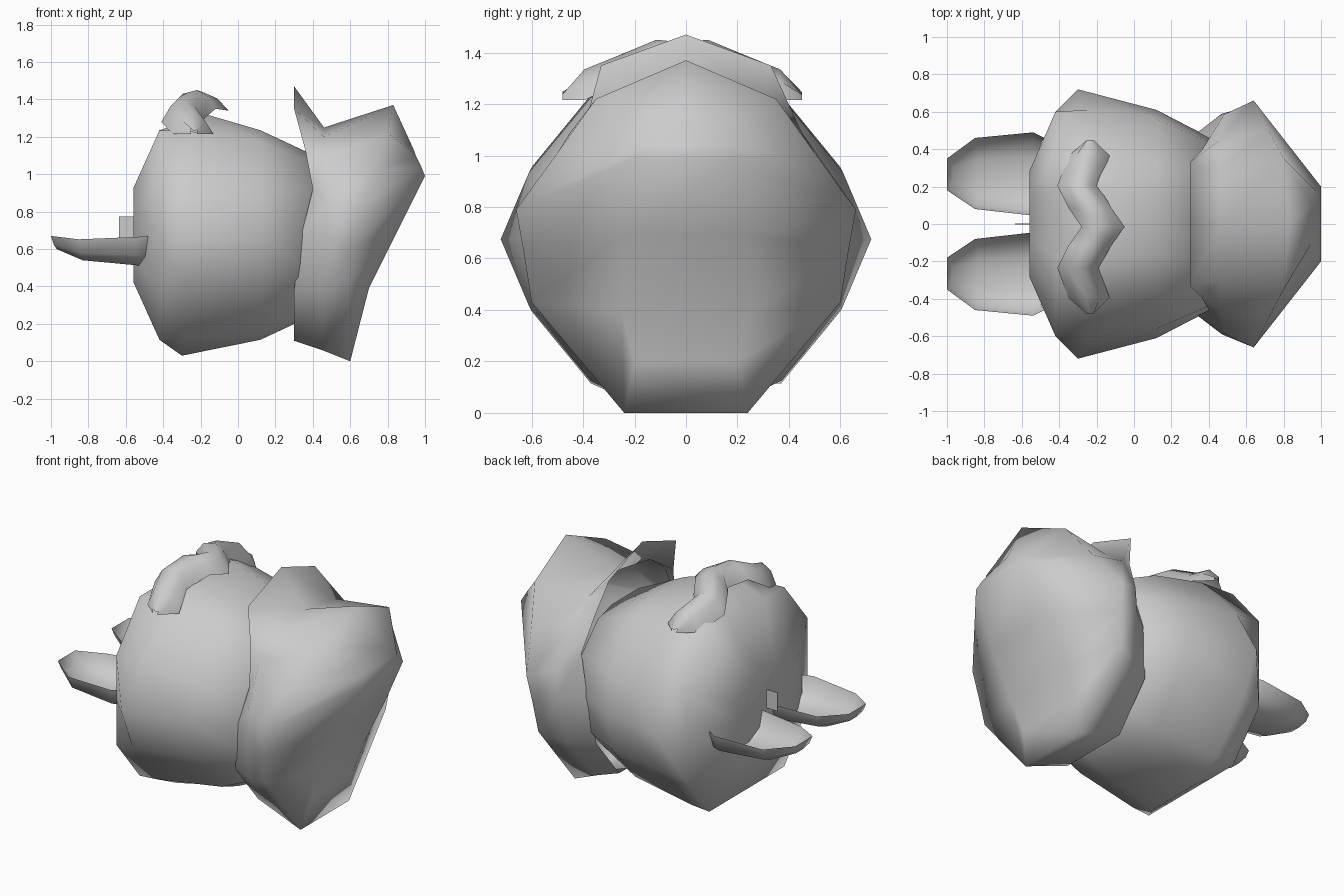
import bpy, bmesh, math

if "Cube" in bpy.data.objects:
    bpy.data.objects.remove(bpy.data.objects["Cube"])

grey = bpy.data.materials.new("plain_grey")
grey.diffuse_color = (0.6, 0.6, 0.6, 1)
grey.use_nodes = True
grey.node_tree.nodes["Principled BSDF"].inputs["Base Color"].default_value = grey.diffuse_color


def loft(name, rings, start=False, end=False, closed=True, angle=60, strip=False):
    """Skin a list of equal-length rings; optional end faces or a mirrored end strip."""
    bm = bmesh.new()
    loops = [[bm.verts.new(p) for p in r] for r in rings]
    n = len(loops[0])
    for a, b in zip(loops, loops[1:]):
        for i in range(n if closed else n - 1):
            j = (i + 1) % n
            bm.faces.new((a[i], a[j], b[j], b[i]))
    for use, loop in ((start, loops[0]), (end, loops[-1])):
        if use:
            bm.faces.new(loop)
    if strip:  # bridge left and right halves of the last ring
        e = loops[-1]
        bm.faces.new((e[0], e[1], e[-1]))
        for i in range(1, n // 2):
            bm.faces.new((e[i], e[i + 1], e[-i - 1], e[-i]))
    bmesh.ops.recalc_face_normals(bm, faces=bm.faces)
    me = bpy.data.meshes.new(name)
    bm.to_mesh(me)
    bm.free()
    me.materials.append(grey)
    ob = bpy.data.objects.new(name, me)
    bpy.context.collection.objects.link(ob)
    bpy.ops.object.select_all(action='DESELECT')
    ob.select_set(True)
    bpy.context.view_layer.objects.active = ob
    bpy.ops.object.shade_smooth_by_angle(angle=math.radians(angle))
    return ob


# Barrel body: quarter sections (y, z from the axis) mirrored into full rings along x
body = []
for xb, xt, quarter in (
        (-.56, -.56, ((.28, 0), (.28, .13), (.16, .25), (.08, .25), (0, .25))),
        (-.42, -.42, ((.60, 0), (.60, .28), (.37, .56), (.18, .56), (0, .56))),
        (-.30, -.17, ((.72, 0), (.61, .26), (.37, .55), (.18, .645), (0, .645))),
        (.12, .12, ((.61, 0), (.56, .24), (.33, .50), (.16, .56), (0, .56))),
        (.42, .42, ((.455, 0), (.43, .22), (.27, .38), (.13, .42), (0, .42)))):
    q = list(quarter)
    half = q + [(-y, z) for y, z in reversed(q[:-1])]
    full = half + [(y, -z) for y, z in reversed(half[1:-1])]
    body.append([(xb + (xt - xb) * max(0, z / .645), y, .675 + z) for y, z in full])
loft("body", body, start=True, end=True, angle=70)


# Large cap at the end: half rings from top centre to bottom, mirrored in y
def mirrored(half):
    return half + [(x, -y, z) for x, y, z in reversed(half[1:])]


rim = [(.30, 0, 1.47), (.30, .33, 1.35), (.36, .39, 1.13), (.40, .46, .92),
       (.34, .49, .68), (.30, .455, .38), (.30, .23, .11)]
groove = [(.46, 0, 1.25), (.46, .30, 1.20), (.46, .45, 1.09), (.48, .585, .85),
          (.47, .59, .68), (.45, .53, .38), (.45, .24, .06)]
bulge = [(.83, 0, 1.37), (.80, .35, 1.22), (.72, .50, 1.01), (.64, .66, .79),
         (.62, .63, .62), (.60, .60, .43), (.60, .24, 0)]
front = [(.94, 0, 1.13), (.95, .10, 1.10), (.98, .17, 1.04), (1.0, .20, .99),
         (.85, .24, .69), (.70, .25, .39), (.65, .20, .20)]
loft("end_cap", [mirrored(r) for r in (rim, groove, bulge, front)],
     angle=85, strip=True)

# Two open scoops: (x top, x bottom, inner y, outer y, top z, bottom z)
for side, label in ((1, "back"), (-1, "front")):
    rings = []
    for xt, xb, y0, y1, zt, zb in ((-.48, -.51, .06, .46, .67, .51),
                                   (-.54, -.56, .045, .49, .665, .515),
                                   (-.85, -.83, .08, .46, .652, .54),
                                   (-1.0, -.97, .18, .35, .67, .60)):
        w = y1 - y0
        zm = zb + .35 * (zt - zb)
        xm = (xt + xb) / 2
        rings.append([(x, side * y, z) for x, y, z in (
            (xt, y1, zt), (xm, y1 - .06 * w, zm),
            (xb, y1 - .3 * w, zb), (xb, y0 + .3 * w, zb),
            (xm, y0 + .06 * w, zm), (xt, y0, zt))])
    loft(label + "_scoop", rings, end=True, closed=False, angle=75)

# Wavy ridge on top: (y, left x, left z, top x, top z, right x, right z)
half = [(.465, -.25, 1.215, -.235, 1.23, -.22, 1.215),
        (.38, -.35, 1.215, -.25, 1.335, -.13, 1.215),
        (.22, -.41, 1.28, -.29, 1.40, -.19, 1.29),
        (.10, -.35, 1.36, -.22, 1.45, -.12, 1.35)]
centre = [(0, -.28, 1.33, -.19, 1.44, -.05, 1.34)]
ridge = []
for y, xl, zl, xt, zt, xr, zr in half + centre + [(-h[0],) + h[1:] for h in reversed(half)]:
    y -= .015
    ridge.append([(xl, y, zl), ((xl + xt) / 2 - .01, y, (zl + zt) / 2 + .025),
                  (xt, y, zt), ((xr + xt) / 2 + .01, y, (zr + zt) / 2 + .015),
                  (xr, y, zr)])
loft("wavy_ridge", ridge, closed=False, angle=70)

# Thin upright tab between the scoops
loft("tab", [[(x, -.003, .66), (x, .003, .66), (x, .003, .775), (x, -.003, .775)]
             for x in (-.635, -.50)], start=True, end=True, angle=30)
